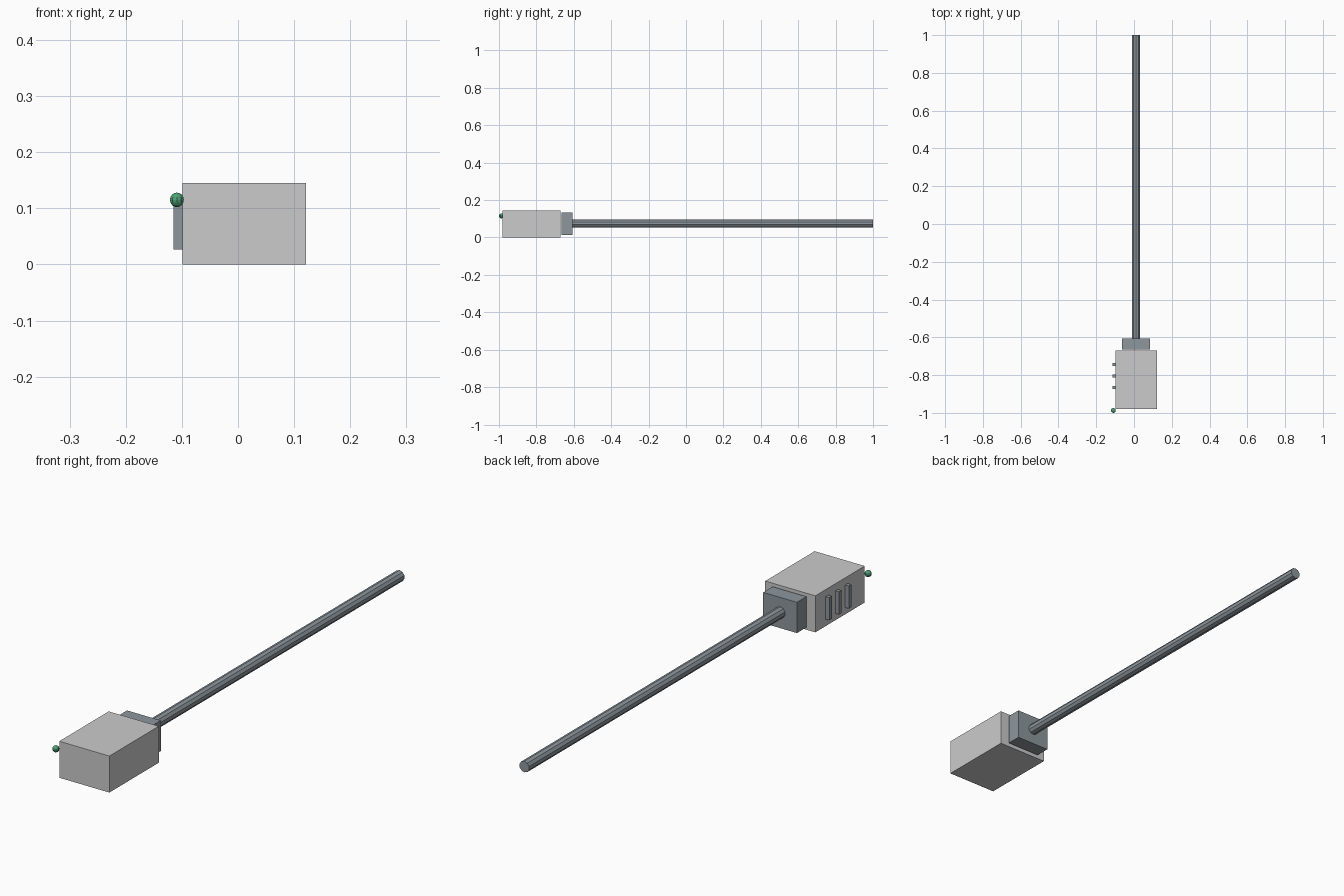
import bpy, math

if "Cube" in bpy.data.objects:
    bpy.data.objects.remove(bpy.data.objects["Cube"])


def material(name, rgb):
    m = bpy.data.materials.new(name)
    m.diffuse_color = (*rgb, 1)
    m.use_nodes = True
    m.node_tree.nodes["Principled BSDF"].inputs["Base Color"].default_value = m.diffuse_color
    return m


def box(name, lo, hi, mat=None):
    bpy.ops.mesh.primitive_cube_add(size=1, location=[(a + b) / 2 for a, b in zip(lo, hi)])
    ob = bpy.context.object
    ob.name = name
    ob.scale = [b - a for a, b in zip(lo, hi)]
    bpy.ops.object.transform_apply(location=False, rotation=False, scale=True)
    if mat:
        ob.data.materials.append(mat)
    return ob


steel = material("steel", (0.27, 0.31, 0.34))
green = material("green", (0.08, 0.35, 0.18))

# Housing block and front collar
box("housing", (-0.099, -0.98, 0), (0.121, -0.67, 0.145))
box("collar", (-0.063, -0.665, 0.012), (0.085, -0.606, 0.134), steel)

# Cooling ribs on the left side
for i in range(3):
    y = -0.865 + i * 0.061
    box(f"rib_{i + 1}", (-0.115, y - 0.008, 0.027), (-0.099, y + 0.008, 0.117), steel)

# Long rod along y
y0, y1 = -0.61, 1.0
bpy.ops.mesh.primitive_cylinder_add(vertices=10, radius=0.022, depth=y1 - y0,
                                    location=(0.01, (y0 + y1) / 2, 0.075),
                                    rotation=(math.pi / 2, 0, 0))
rod = bpy.context.object
rod.name = "rod"
rod.data.materials.append(steel)

# Indicator bead at the rear corner
bpy.ops.mesh.primitive_uv_sphere_add(segments=10, ring_count=8, radius=0.013,
                                     location=(-0.109, -0.987, 0.115))
bead = bpy.context.object
bead.name = "indicator_bead"
bead.data.materials.append(green)
